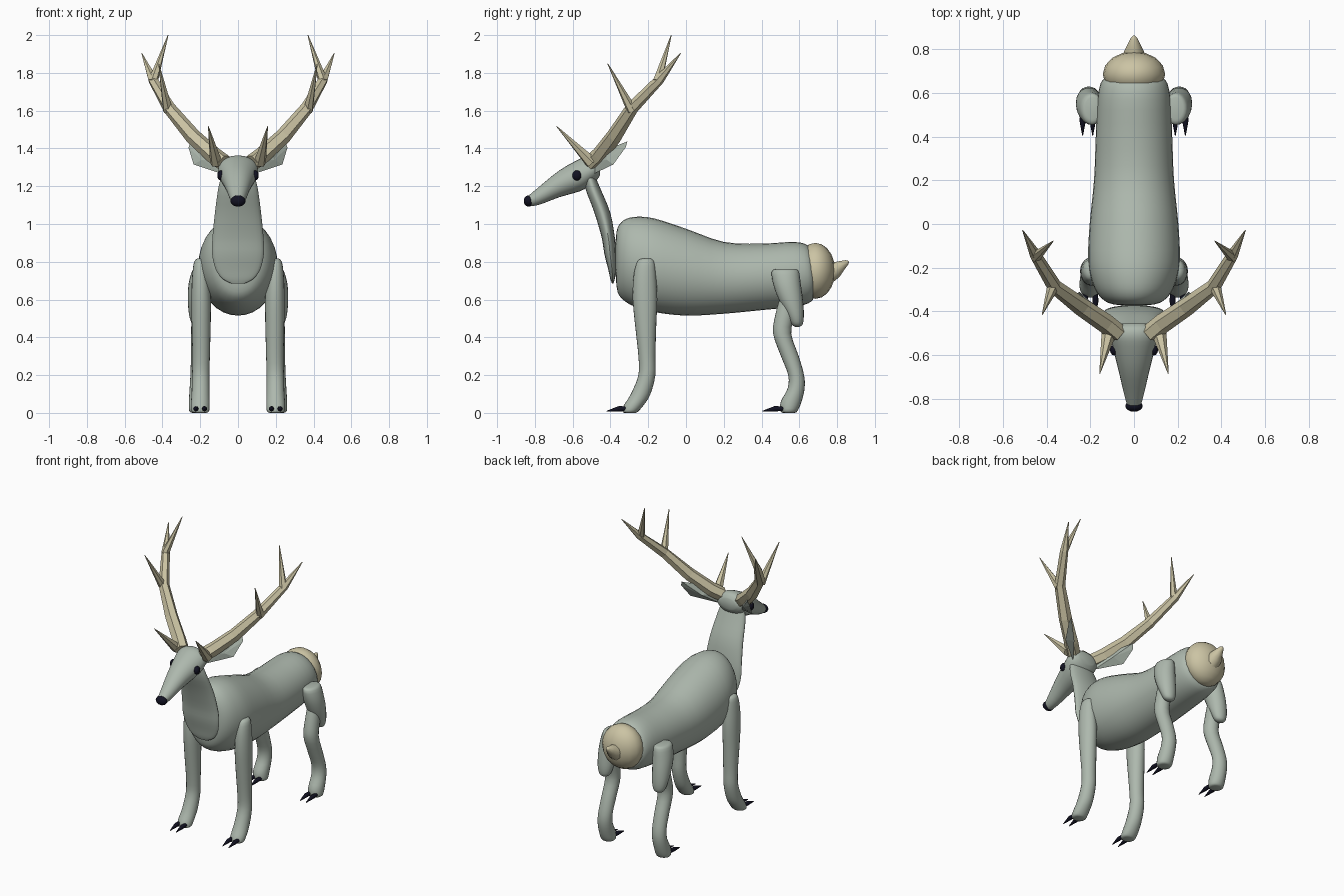
import bpy, bmesh, math
from mathutils import Vector


def material(name, rgb):
    m = bpy.data.materials.new(name)
    m.diffuse_color = (*rgb, 1)
    return m


COAT = material("grey_green_coat", (0.42, 0.48, 0.42))
CREAM = material("cream", (0.60, 0.55, 0.37))
DARK = material("near_black", (0.006, 0.006, 0.016))


def finish(name, bm, mat, smooth=True, mirror=False):
    bmesh.ops.recalc_face_normals(bm, faces=bm.faces)
    me = bpy.data.meshes.new(name)
    bm.to_mesh(me)
    bm.free()
    me.materials.append(mat)
    ob = bpy.data.objects.new(name, me)
    bpy.context.collection.objects.link(ob)
    if mirror:
        ob.modifiers.new("mirror", 'MIRROR').use_mirror_merge = False
    if smooth:
        bpy.context.view_layer.objects.active = ob
        ob.select_set(True)
        bpy.ops.object.shade_smooth_by_angle(angle=math.radians(50))
        ob.select_set(False)
    return ob


def skin(bm, rings):
    """Bridge rings of points and cap both ends."""
    rings = [[bm.verts.new(p) for p in r] for r in rings]
    n = len(rings[0])
    for a, b in zip(rings, rings[1:]):
        for i in range(n):
            j = (i + 1) % n
            bm.faces.new((a[i], a[j], b[j], b[i]))
    bm.faces.new(rings[0])
    bm.faces.new(rings[-1])


def refine(rows, steps):
    """Catmull-Rom interpolation through the given rows."""
    out = []
    for k in range(len(rows) - 1):
        p = [rows[max(0, min(len(rows) - 1, k + d))] for d in (-1, 0, 1, 2)]
        for s in range(steps):
            t = s / steps
            out.append([0.5 * (2 * b + (c - a) * t + (2*a - 5*b + 4*c - d) * t*t
                               + (3*b - a - 3*c + d) * t**3) for a, b, c, d in zip(*p)])
    return out + [rows[-1]]


def loft(name, mat, rows, axis, steps=3, n=24, mirror=False):
    """Rows are x, y, z, half width, half depth; rings lie square to the axis."""
    bm, rings = bmesh.new(), []
    for x, y, z, rx, rd in refine(rows, steps):
        ring = []
        for i in range(n):
            a = 2 * math.pi * i / n
            u, v = rx * math.cos(a), rd * math.sin(a)
            ring.append((x + u, y + v, z) if axis == 'z' else (x + u, y, z + v))
        rings.append(ring)
    skin(bm, rings)
    return finish(name, bm, mat, mirror=mirror)


def tube(name, mat, points, n=6, smooth=False, mirror=True):
    """Tapering tube through points given as x, y, z, radius."""
    bm, rings = bmesh.new(), []
    ps = [Vector(p[:3]) for p in points]
    for k, p in enumerate(ps):
        q = (ps[min(k + 1, len(ps) - 1)] - ps[max(k - 1, 0)]).to_track_quat('Z', 'Y')
        r = points[k][3]
        rings.append([p + q @ Vector((r * math.cos(2 * math.pi * i / n),
                                      r * math.sin(2 * math.pi * i / n), 0)) for i in range(n)])
    skin(bm, rings)
    return finish(name, bm, mat, smooth, mirror)


def ball(name, mat, centre, radii, seg=16, mirror=False):
    bm = bmesh.new()
    bmesh.ops.create_uvsphere(bm, u_segments=seg, v_segments=seg // 2 + 2, radius=1)
    for v in bm.verts:
        v.co = Vector(centre) + Vector(a * b for a, b in zip(v.co, radii))
    return finish(name, bm, mat, mirror=mirror)


# Torso
loft("torso", COAT, [
    (0, -0.372, 0.82, 0.06, 0.10), (0, -0.362, 0.81, 0.115, 0.17), (0, -0.33, 0.808, 0.158, 0.212),
    (0, -0.27, 0.80, 0.19, 0.238), (0, -0.17, 0.782, 0.21, 0.248), (0, 0.0, 0.745, 0.203, 0.23),
    (0, 0.2, 0.715, 0.183, 0.19), (0, 0.4, 0.72, 0.175, 0.176), (0, 0.57, 0.733, 0.167, 0.172),
    (0, 0.645, 0.733, 0.152, 0.154), (0, 0.672, 0.72, 0.13, 0.12)], 'y', n=32)

# Rump patch and tail
ball("rump", CREAM, (0, 0.685, 0.752), (0.143, 0.105, 0.148))
tube("tail", CREAM, [(0, 0.75, 0.735, 0.055), (0, 0.79, 0.757, 0.046), (0, 0.82, 0.778, 0.03),
                     (0, 0.852, 0.797, 0.014), (0, 0.862, 0.802, 0.003)], 10, True, False)

# Neck, a tilted slab in front of the chest
loft("neck", COAT, [
    (0, -0.388, 0.685, 0.035, 0.004), (0, -0.389, 0.71, 0.082, 0.012), (0, -0.392, 0.76, 0.118, 0.02),
    (0, -0.402, 0.84, 0.137, 0.03), (0, -0.412, 0.93, 0.135, 0.035), (0, -0.443, 1.06, 0.122, 0.042),
    (0, -0.49, 1.18, 0.106, 0.04), (0, -0.51, 1.25, 0.09, 0.03)], 'z')

# Head, nose and eyes
loft("head", COAT, [
    (0, -0.835, 1.122, 0.03, 0.027), (0, -0.78, 1.148, 0.045, 0.047), (0, -0.67, 1.213, 0.071, 0.071),
    (0, -0.56, 1.26, 0.098, 0.086), (0, -0.51, 1.283, 0.106, 0.08), (0, -0.475, 1.292, 0.095, 0.064),
    (0, -0.455, 1.295, 0.06, 0.035)], 'y')
ball("nose", DARK, (0, -0.833, 1.122), (0.04, 0.026, 0.03))
ball("eye", DARK, (0.09, -0.577, 1.257), (0.02, 0.025, 0.027), 12, True)

# Ears: thin leaf outline, pushed out to a shallow ridge on each side
outline = [(0.085, -0.49, 1.265), (0.235, -0.385, 1.315), (0.262, -0.32, 1.405), (0.25, -0.31, 1.437),
           (0.17, -0.42, 1.395), (0.075, -0.50, 1.325)]
bm = bmesh.new()
rim = [bm.verts.new(p) for p in outline]
for side in (-0.022, 0.022):
    ridge = bm.verts.new(Vector((0.175, -0.405, 1.34)) + Vector((0.75, -0.66, 0)) * side)
    for i in range(6):
        bm.faces.new((rim[i], rim[(i + 1) % 6], ridge))
finish("ear", bm, COAT, False, True)

# Antlers
tube("antler_beam", CREAM, [(0.075, -0.50, 1.325, 0.045), (0.13, -0.455, 1.365, 0.045), (0.24, -0.38, 1.465, 0.042),
                            (0.365, -0.285, 1.615, 0.034), (0.452, -0.14, 1.765, 0.026), (0.51, -0.028, 1.905, 0.002)])
for name, base, r, tip in (("brow_tine", (0.115, -0.50, 1.325), 0.034, (0.157, -0.685, 1.517)),
                           ("middle_tine", (0.37, -0.285, 1.60), 0.028, (0.42, -0.415, 1.85)),
                           ("top_tine", (0.45, -0.15, 1.755), 0.026, (0.37, -0.078, 2.0))):
    tube(name, CREAM, [(*base, r), (*tip, 0.002)])

# Front legs
loft("front_leg", COAT, [
    (0.20, -0.21, 0.818, 0.012, 0.02), (0.20, -0.213, 0.80, 0.032, 0.045), (0.197, -0.218, 0.72, 0.046, 0.06),
    (0.195, -0.217, 0.60, 0.052, 0.065), (0.195, -0.213, 0.45, 0.05, 0.055), (0.195, -0.207, 0.30, 0.046, 0.045),
    (0.197, -0.207, 0.20, 0.046, 0.045), (0.198, -0.24, 0.10, 0.048, 0.052), (0.2, -0.277, 0.04, 0.05, 0.052),
    (0.2, -0.295, 0.008, 0.046, 0.042), (0.2, -0.295, 0.0, 0.03, 0.03)], 'z', n=20, mirror=True)

# Hind legs: thigh and shank
loft("thigh", COAT, [
    (0.19, 0.53, 0.762, 0.035, 0.05), (0.192, 0.526, 0.748, 0.052, 0.072), (0.2, 0.535, 0.68, 0.062, 0.073),
    (0.206, 0.555, 0.60, 0.06, 0.064), (0.207, 0.578, 0.52, 0.052, 0.046), (0.207, 0.588, 0.47, 0.036, 0.03),
    (0.207, 0.59, 0.456, 0.012, 0.012)], 'z', n=20, mirror=True)
loft("hind_shank", COAT, [
    (0.2, 0.545, 0.62, 0.04, 0.045), (0.2, 0.525, 0.52, 0.046, 0.052), (0.2, 0.509, 0.42, 0.048, 0.048),
    (0.202, 0.55, 0.30, 0.047, 0.047), (0.205, 0.583, 0.20, 0.047, 0.042), (0.208, 0.583, 0.13, 0.048, 0.045),
    (0.21, 0.557, 0.06, 0.05, 0.055), (0.21, 0.545, 0.01, 0.048, 0.045), (0.21, 0.545, 0.0, 0.03, 0.03)],
     'z', n=20, mirror=True)

# Two claws on every foot
for name, x, y in (("front_claw", 0.2, -0.305), ("hind_claw", 0.212, 0.52)):
    for dx in (-0.023, 0.023):
        tube(name, DARK, [(x + dx, y, 0.022, 0.012), (x + dx, y - 0.05, 0.022, 0.014),
                          (x + dx, y - 0.115, 0.009, 0.002)], 8, True)
